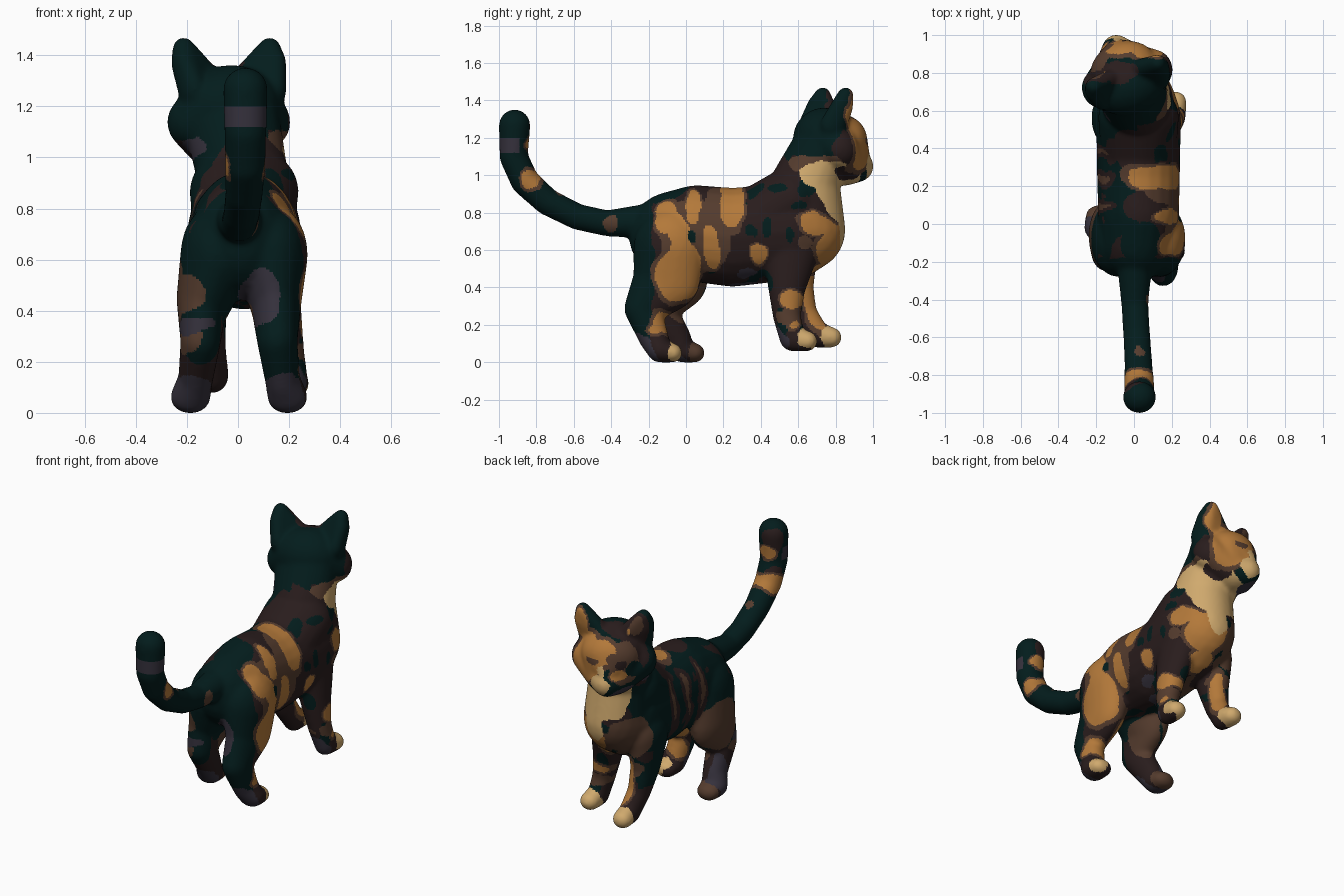
import bpy
import bmesh
from math import radians
from mathutils import Matrix, Vector, noise

default_cube = bpy.data.objects.get("Cube")
if default_cube:
    bpy.data.objects.remove(default_cube, do_unlink=True)

# Coat colours
COLOURS = {"teal black": (.001, .012, .012), "dark brown": (.022, .012, .012),
           "brown": (.09, .045, .027), "orange": (.45, .19, .042),
           "cream": (.63, .4, .155), "grey": (.036, .031, .046)}
COLOUR_NAMES = list(COLOURS)

def make_material(name):
    material = bpy.data.materials.new(name)
    material.use_nodes = True
    material.diffuse_color = (*COLOURS[name], 1)
    shader = material.node_tree.nodes["Principled BSDF"]
    shader.inputs["Base Color"].default_value = material.diffuse_color
    shader.inputs["Roughness"].default_value = .8
    return material

# Building blocks: ellipsoids bridged by convex hulls
sphere = bmesh.new()
bmesh.ops.create_icosphere(sphere, subdivisions=3, radius=1)
DIRECTIONS = [vert.co.copy() for vert in sphere.verts]
sphere.free()
clay = bmesh.new()

def hull(balls, place=Matrix()):
    """Wrap balls given as (x, y, z, half width, radius) in one closed skin."""
    verts = []
    for x, y, z, width, radius in balls:
        for d in DIRECTIONS:
            point = Vector((x + d.x * width, y + d.y * radius, z + d.z * radius))
            verts.append(clay.verts.new(place @ point))
    result = bmesh.ops.convex_hull(clay, input=verts, use_existing_faces=False)
    loose = set(result["geom_interior"]) | set(result["geom_unused"])
    loose = [item for item in loose if isinstance(item, bmesh.types.BMVert)]
    bmesh.ops.delete(clay, geom=loose, context="VERTS")

def chain(balls):
    for pair in zip(balls, balls[1:]):
        hull(pair)

# Torso and neck, then tail
chain([(.01, -.07, .68, .2, .235), (.02, .06, .69, .215, .26),
       (.02, .25, .67, .22, .265), (.02, .55, .7, .225, .26),
       (.02, .63, .71, .2, .225), (.01, .64, .95, .18, .185),
       (-.03, .73, 1.16, .19, .155)])
hull([(.02, .38, .75, .2, .19), (.02, .57, .87, .215, .18)])
chain([(0, -.15, .76, .1, .1), (0, -.42, .745, .072, .07),
       (.01, -.58, .78, .072, .07), (.02, -.74, .86, .074, .073),
       (.025, -.86, .97, .08, .077), (.025, -.92, 1.1, .083, .076),
       (.025, -.915, 1.27, .088, .085)])

# Legs: the feet on one side step further forward
FRONT_LEG = [(.13, .56, .6, .1, .15), (.165, .54, .4, .08, .1),
             (.19, .54, .25, .065, .075), (.21, .57, .13, .06, .07),
             (.215, .65, .115, .06, .055)]
HIND_LEG = [(.13, -.08, .62, .14, .2), (.145, -.1, .45, .1, .18),
            (.15, -.23, .29, .08, .1), (.17, -.17, .13, .068, .08),
            (.19, -.14, .065, .08, .065), (.19, -.07, .052, .07, .052)]

def leg(shape, side, stride=0, lift=0, tuck=0, slim=0):
    balls = []
    for index, (x, y, z, width, radius) in enumerate(shape):
        step = min(index / 3, 1)
        inward = tuck * step + slim * (index == 0)
        balls.append((side * (x - inward), y + stride * step,
                      z + lift * step, width, radius))
    chain(balls)

leg(FRONT_LEG, 1)
leg(FRONT_LEG, -1, stride=.13, lift=.02, tuck=.11)
leg(HIND_LEG, 1)
leg(HIND_LEG, -1, stride=.12, slim=.04)

# Head, turned a little to one side, in its own upright frame
turned = Matrix.Translation((-.04, .77, 0)) @ Matrix.Rotation(radians(20), 4, "Z")
skull, face = (0, -.03, 1.2, .2, .165), (0, .06, 1.19, .18, .14)
jaw, muzzle = (0, .08, 1.06, .15, .115), (0, .16, 1.05, .08, .085)
for pair in ((skull, face), (face, jaw), (jaw, muzzle),
             (face, (0, .17, 1.11, .05, .055))):
    hull(pair, turned)
for side in (-1, 1):
    cheek = (side * .165, 0, 1.14, .085, .1)
    hull([skull, cheek], turned)
    hull([jaw, cheek], turned)
    # Ear with a rounded tip
    hull([(side * .08, .03, 1.32, .05, .05), (side * .17, -.04, 1.27, .05, .075),
          (side * .195, 0, 1.37, .04, .06), (side * .18, .025, 1.43, .043, .045)],
         turned)

# Fuse the clay into one soft skin
rough_mesh = bpy.data.meshes.new("rough_cat")
clay.to_mesh(rough_mesh)
clay.free()
rough = bpy.data.objects.new("rough_cat", rough_mesh)
bpy.context.collection.objects.link(rough)
remesh = rough.modifiers.new("Fuse", "REMESH")
remesh.mode = "VOXEL"
remesh.voxel_size = .009
soften = rough.modifiers.new("Soften", "SMOOTH")
soften.factor = .5
soften.iterations = 26
graph = bpy.context.evaluated_depsgraph_get()
mesh = bpy.data.meshes.new_from_object(rough.evaluated_get(graph))
bpy.data.objects.remove(rough, do_unlink=True)
cat = bpy.data.objects.new("cat", mesh)
bpy.context.collection.objects.link(cat)

# Rest the paws on the ground, centred
spans = [[vert.co[axis] for vert in mesh.vertices] for axis in range(3)]
middle = [(min(span) + max(span)) / 2 for span in spans]
mesh.transform(Matrix.Translation((-middle[0], -middle[1], -min(spans[2]))))

# Coat patches, later ones painted over earlier ones
patches = []

def patch(colour, *spots):
    """Add ellipsoid patches, each a centre and its radii."""
    for centre, radii in spots:
        patches.append((colour, Vector(centre), radii))

# Flanks, rump and back
patch("dark brown", ((0, .42, .95), (.12, .2, .12)), ((.05, .1, .95), (.12, .08, .1)))
patch("brown", ((.22, .02, .65), (.14, .17, .24)), ((.2, .17, .75), (.2, .07, .24)),
      ((-.22, -.02, .45), (.13, .17, .16)), ((-.2, -.2, .47), (.09, .1, .07)))
patch("teal black", ((.05, -.12, .92), (.12, .14, .1)))
for y in (.1, .24, .38):
    patch("dark brown", ((-.2, y, .72), (.16, .045, .22)))
    patch("brown", ((-.2, y, .75), (.12, .018, .14)))
patch("orange", ((.24, -.1, .79), (.12, .065, .13)), ((.22, -.04, .66), (.1, .07, .14)),
      ((.22, -.04, .48), (.13, .13, .15)), ((.2, .04, .85), (.12, .04, .1)),
      ((.12, .25, .84), (.18, .065, .18)), ((.22, .14, .62), (.1, .045, .13)),
      ((.22, .38, .58), (.1, .05, .05)))
patch("teal black", ((.2, .03, .66), (.1, .02, .05)), ((.22, .36, .7), (.1, .04, .03)),
      ((.22, .45, .72), (.1, .025, .05)), ((.2, .48, .93), (.1, .05, .03)),
      ((.2, .6, .84), (.06, .04, .03)), ((.22, .55, .68), (.1, .02, .04)))
patch("grey", ((.09, -.2, .45), (.08, .2, .12)), ((.2, .32, .48), (.1, .05, .03)),
      ((-.13, .63, 1.03), (.1, .09, .05)), ((0, .3, .42), (.1, .1, .05)))

# Chest
patch("orange", ((.16, .68, .74), (.12, .1, .06)), ((.1, .78, .63), (.14, .1, .12)),
      ((.06, .66, .52), (.07, .1, .1)))
patch("brown", ((-.13, .76, .64), (.13, .15, .14)), ((-.02, .45, .44), (.1, .15, .06)),
      ((.2, .64, .64), (.06, .05, .04)), ((.15, .7, 1.06), (.1, .15, .05)))
patch("cream", ((.04, .8, .93), (.21, .15, .18)), ((.06, .84, .74), (.07, .05, .13)),
      ((.14, .7, 1), (.1, .1, .08)))

# Legs and paws
patch("dark brown", ((-.05, .6, .44), (.07, .12, .1)))
patch("brown", ((.21, .57, .24), (.1, .1, .045)), ((-.1, .68, .42), (.08, .1, .05)),
      ((-.09, -.01, .35), (.08, .13, .16)), ((-.2, -.2, .29), (.07, .1, .05)),
      ((-.17, .06, .06), (.1, .05, .07)))
patch("orange", ((.22, .57, .33), (.1, .07, .05)), ((-.06, .72, .34), (.06, .08, .17)),
      ((.22, .57, .2), (.05, .05, .04)), ((.18, -.14, .19), (.08, .065, .09)),
      ((.1, -.08, .35), (.05, .1, .1)))
patch("grey", ((.22, .5, .12), (.1, .05, .08)), ((.18, -.22, .06), (.1, .1, .09)),
      ((-.2, -.07, .06), (.1, .12, .1)), ((-.23, .0, .18), (.07, .08, .11)),
      ((-.16, -.2, .34), (.08, .08, .045)))
patch("cream", ((.23, .66, .12), (.09, .08, .06)), ((-.1, .81, .14), (.1, .1, .07)),
      ((.22, -.05, .07), (.07, .045, .06)))

# Head
patch("dark brown", ((.16, .83, 1.15), (.1, .07, .08)), ((-.2, .8, 1.3), (.1, .08, .18)),
      ((-.1, .82, 1.36), (.11, .08, .05)), ((.1, .88, 1.02), (.1, .09, .05)))
patch("brown", ((-.2, .9, 1.2), (.1, .1, .15)), ((.1, .9, 1.06), (.08, .05, .03)),
      ((-.21, .8, 1.38), (.035, .05, .06)))
patch("orange", ((.06, .96, 1.19), (.13, .11, .16)), ((-.07, .97, 1.25), (.09, .09, .1)),
      ((.13, .9, 1.36), (.07, .045, .12)), ((-.16, .91, 1.12), (.06, .06, .035)),
      ((-.17, .83, 1.36), (.02, .03, .03)))
patch("grey", ((-.15, .86, .98), (.1, .09, .05)))
patch("teal black", ((-.23, .84, 1.14), (.05, .05, .05)))
patch("cream", ((-.08, 1, 1.05), (.07, .08, .07)), ((-.08, 1, 1.13), (.03, .05, .03)))
patch("brown", ((-.15, .92, 1.2), (.06, .06, .045)))
for side, tone in ((-1, "dark brown"), (1, "brown")):
    patch(tone, (turned @ Vector((side * .08, .18, 1.18)), (.04, .04, .025)))

# Tail
patch("dark brown", ((-.02, -.82, 1.24), (.09, .09, .1)), ((-.05, -.83, 1.07), (.07, .06, .04)))
patch("orange", ((.01, -.83, .98), (.13, .065, .075)), ((-.02, -.83, 1.16), (.1, .05, .035)))
patch("brown", ((.06, -.41, .75), (.05, .05, .05)), ((.03, -.68, .88), (.03, .03, .05)))

def base_coat(spot):
    """Dark ground coat: brown on one flank, near-black elsewhere."""
    mottle = noise.noise(spot * 7)
    if spot.y < -.18 or spot.z > 1.1:
        return "teal black"
    if spot.x < .02:
        return "dark brown" if mottle > .25 or spot.z < .3 else "teal black"
    return "teal black" if mottle > .35 else "dark brown"

def coat_colour(point):
    spot = point + noise.noise_vector(point * 8) * .03
    spot += noise.noise_vector(point * 20) * .008
    colour = base_coat(spot)
    for name, centre, radii in patches:
        reach = sum(((spot[i] - centre[i]) / radii[i]) ** 2 for i in range(3))
        if reach < 1:
            colour = name
        elif reach < 1.45 and name == "orange" and colour != "orange":
            colour = "brown"
    # Clean ring around the back of the tail
    return "grey" if point.y < -.89 and 1.12 < point.z < 1.2 else colour

for name in COLOUR_NAMES:
    mesh.materials.append(make_material(name))
for polygon in mesh.polygons:
    polygon.material_index = COLOUR_NAMES.index(coat_colour(polygon.center))
    polygon.use_smooth = True
